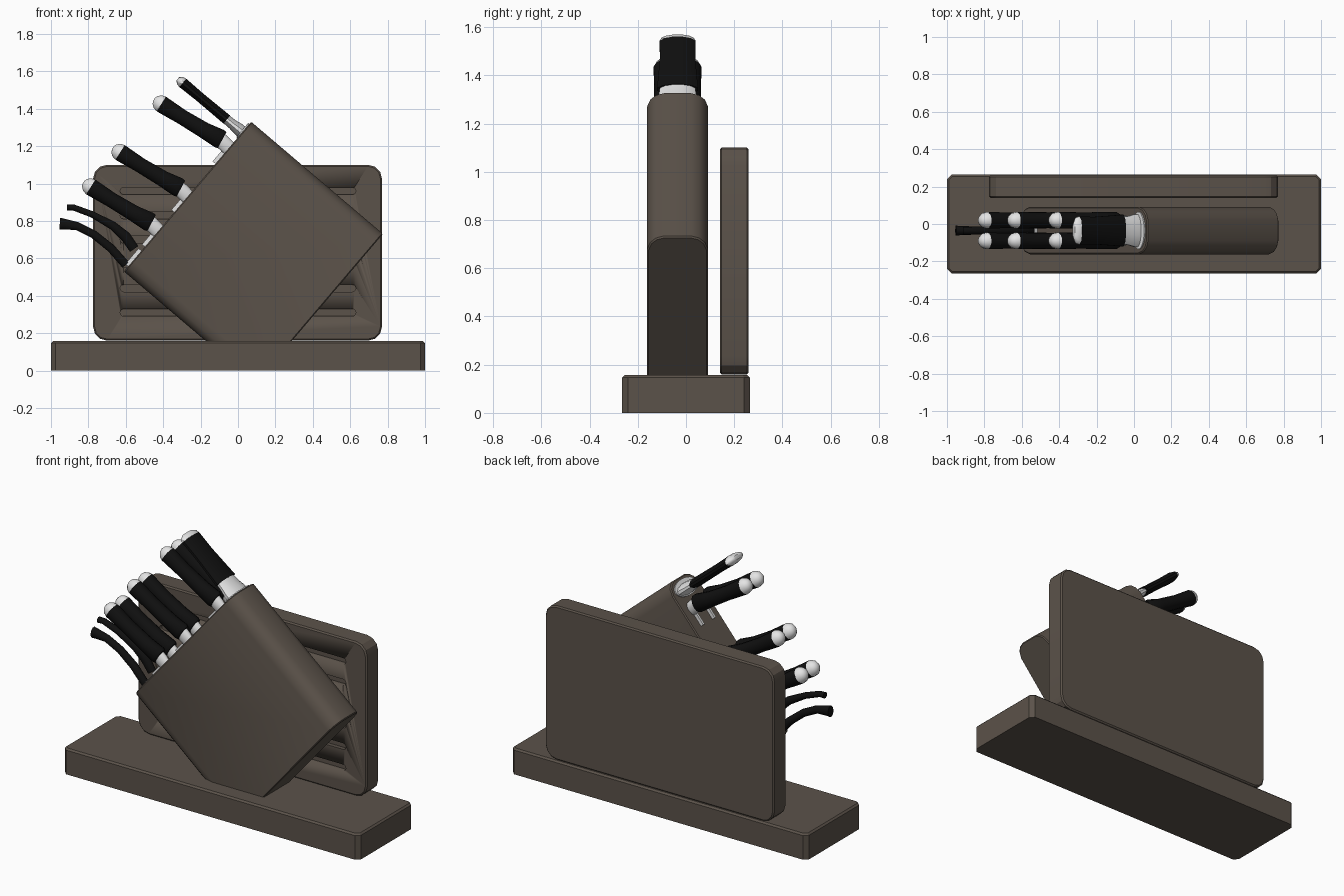
import bpy, bmesh, math
from mathutils import Vector

old = bpy.data.objects.get("Cube")
if old:
    bpy.data.objects.remove(old, do_unlink=True)


def material(name, color):
    m = bpy.data.materials.new(name)
    m.use_nodes = True
    m.diffuse_color = (*color, 1)
    bsdf = m.node_tree.nodes["Principled BSDF"]
    bsdf.inputs["Base Color"].default_value = (*color, 1)
    bsdf.inputs["Roughness"].default_value = 0.6
    return m


WOOD = material("dark wood", (0.105, 0.085, 0.068))
BLACK = material("black handle", (0.005, 0.005, 0.005))
STEEL = material("polished steel", (0.78, 0.78, 0.78))


def finish(name, bm, mat, angle=35):
    bmesh.ops.recalc_face_normals(bm, faces=bm.faces)
    me = bpy.data.meshes.new(name)
    bm.to_mesh(me)
    bm.free()
    me.materials.append(mat)
    for p in me.polygons:
        p.use_smooth = True
    me.set_sharp_from_angle(angle=math.radians(angle))
    ob = bpy.data.objects.new(name, me)
    bpy.context.collection.objects.link(ob)
    return ob


def add_box(bm, lo, hi):
    verts = bmesh.ops.create_cube(bm, size=1)["verts"]
    for v in verts:
        v.co = [a + (b - a) * (c + 0.5) for a, b, c in zip(lo, hi, v.co)]
    return verts


def bevel(bm, edges, width, segments=1):
    bmesh.ops.bevel(bm, geom=edges, offset=width, segments=segments,
                    profile=0.5, affect='EDGES')


def edges_along(bm, axis):
    return [e for e in bm.edges
            if abs((e.verts[0].co - e.verts[1].co)[axis]) > 0.05]


def edges_at(bm, axis, value):
    return [e for e in bm.edges
            if all(abs(v.co[axis] - value) < 1e-4 for v in e.verts)]


def loft(name, stations, y, mat, sides=12):
    """Skin ellipses along an x-z path; a station is x, z, half height, half width."""
    bm = bmesh.new()
    rings = []
    for i, (x, z, h, w) in enumerate(stations):
        a, b = stations[max(i - 1, 0)], stations[min(i + 1, len(stations) - 1)]
        t = Vector((b[0] - a[0], 0, b[1] - a[1])).normalized()
        n = Vector((-t.z, 0, t.x))
        ring = []
        for k in range(sides):
            q = 2 * math.pi * (k + 0.5) / sides
            ring.append(bm.verts.new(Vector((x, y, z)) + n * h * math.cos(q)
                                     + Vector((0, w * math.sin(q), 0))))
        rings.append(ring)
    for r, s in zip(rings, rings[1:]):
        for k in range(sides):
            j = (k + 1) % sides
            bm.faces.new((r[k], r[j], s[j], s[k]))
    bm.faces.new(rings[0])
    bm.faces.new(rings[-1])
    return finish(name, bm, mat, 45)


# Base plank
bm = bmesh.new()
add_box(bm, (-1, -0.265, 0), (1, 0.265, 0.157))
bevel(bm, edges_along(bm, 2), 0.025)
bevel(bm, edges_at(bm, 2, 0.157), 0.01)
finish("base", bm, WOOD, 25)

# Cutting board with rounded corners and softened faces
bm = bmesh.new()
add_box(bm, (-0.775, 0.14, 0.16), (0.77, 0.26, 1.1))
bevel(bm, edges_along(bm, 1), 0.075, 3)
bevel(bm, edges_at(bm, 1, 0.14) + edges_at(bm, 1, 0.26), 0.008)
board = finish("cutting_board", bm, WOOD, 28)

# Juice grooves cut in the board's front
bm = bmesh.new()
for i in range(6):
    z = 0.31 + 0.13 * i
    verts = add_box(bm, (-0.63, 0.1, z - 0.019), (0.63, 0.165, z + 0.019))
    ends = [e for e in {e for v in verts for e in v.link_edges}
            if abs(e.verts[0].co.y - e.verts[1].co.y) > 0.05]
    bevel(bm, ends, 0.018, 3)
cutter = finish("groove_cutter", bm, WOOD)
cutter.hide_render = True
cutter.hide_viewport = True
cut = board.modifiers.new("grooves", 'BOOLEAN')
cut.object = cutter
cut.solver = 'EXACT'

# Tilted knife block: U runs up the slotted face, V runs into the block
U = Vector((0.648, 0, 0.762))
V = Vector((0.762, 0, -0.648))
CORNER = Vector((-0.61, -0.035, 0.53))
LENGTH, DEPTH = 1.05, 0.925


def on_face(u, y=0, v=0):
    return CORNER + U * u + V * v + Vector((0, y, 0))


quarter = [(0, 0.055), (0.012, 0.09), (0.035, 0.113), (0.075, 0.127)]
half = quarter + [(LENGTH - u, y) for u, y in reversed(quarter)]
outline = half + [(u, -y) for u, y in reversed(half)]
bm = bmesh.new()
face = bm.faces.new([bm.verts.new(on_face(u, y)) for u, y in outline])
new = bmesh.ops.extrude_face_region(bm, geom=[face])["geom"]
bmesh.ops.translate(bm, vec=V * DEPTH,
                    verts=[g for g in new if isinstance(g, bmesh.types.BMVert)])
rims = [e for e in bm.edges if abs((e.verts[0].co - e.verts[1].co).dot(V)) < 0.01]
bevel(bm, rims, 0.006)
cutset = bmesh.ops.bisect_plane(bm, geom=bm.verts[:] + bm.edges[:] + bm.faces[:],
                                plane_co=(0, 0, 0.156), plane_no=(0, 0, 1),
                                clear_inner=True)["geom_cut"]
bmesh.ops.holes_fill(bm, edges=[g for g in cutset if isinstance(g, bmesh.types.BMEdge)])
finish("knife_block", bm, WOOD, 32)


def blade(name, u, half_u, y, half_y, out):
    """Flat steel plate standing out of the slotted face."""
    bm = bmesh.new()
    for v in add_box(bm, (u - half_u, y - half_y, -out), (u + half_u, y + half_y, 0.05)):
        v.co = on_face(*v.co)
    finish(name, bm, STEEL)


# Three pairs of knives, the same shape shifted down the slotted face
GRIP = [(-0.085, 1.232, 0.05, 0.036), (-0.10, 1.24, 0.054, 0.046),
        (-0.18, 1.284, 0.045, 0.045), (-0.30, 1.356, 0.042, 0.043),
        (-0.41, 1.425, 0.048, 0.046)]
CAP = [(-0.41, 1.425, 0.048, 0.046), (-0.43, 1.438, 0.041, 0.039),
       (-0.444, 1.447, 0.025, 0.024), (-0.449, 1.45, 0.008, 0.008)]
BOLSTER = [(-0.10, 1.24, 0.04, 0.03), (-0.075, 1.215, 0.042, 0.03),
           (-0.045, 1.185, 0.04, 0.022), (-0.02, 1.16, 0.04, 0.016)]
for row, drop in zip(("upper", "middle", "lower"), (0, 0.34, 0.582)):
    for side, y in (("left", 0.055), ("right", -0.055)):
        for part, shape, mat in (("handle", GRIP, BLACK), ("end_cap", CAP, STEEL),
                                 ("bolster", BOLSTER, STEEL)):
            moved = [(x - U.x * drop, z - U.z * drop, h, w) for x, z, h, w in shape]
            loft(f"{row}_{side}_knife_{part}", moved, CORNER.y + y, mat)
        blade(f"{row}_{side}_knife_blade", 0.815 - drop, 0.06, y, 0.007, 0.02)

# Wide flat-handled tool at the top of the block
yc = CORNER.y
loft("top_tool_handle", [(-0.06, 1.342, 0.029, 0.088), (-0.12, 1.392, 0.028, 0.083),
                         (-0.21, 1.467, 0.027, 0.076), (-0.295, 1.538, 0.03, 0.077)],
     yc, BLACK)
loft("top_tool_end_cap", [(-0.295, 1.538, 0.03, 0.077), (-0.31, 1.55, 0.026, 0.07),
                          (-0.322, 1.56, 0.012, 0.04)], yc, STEEL)
loft("top_tool_ferrule", [(-0.065, 1.346, 0.027, 0.075), (-0.03, 1.317, 0.028, 0.08),
                          (0.0, 1.293, 0.034, 0.09), (0.06, 1.243, 0.036, 0.09)],
     yc, STEEL)
c = on_face(0.985, 0, -0.008)
loft("top_tool_collar", [(c.x, c.z, 0.05, 0.1),
                         (c.x + V.x * 0.02, c.z + V.z * 0.02, 0.05, 0.1)], yc, STEEL, 20)

# Scissors: two curved grips meeting at the block
loft("scissors_upper_grip", [(-0.915, 0.872, 0.018, 0.02), (-0.88, 0.872, 0.017, 0.02),
                             (-0.78, 0.835, 0.018, 0.022), (-0.67, 0.775, 0.024, 0.024),
                             (-0.60, 0.715, 0.03, 0.024), (-0.555, 0.65, 0.028, 0.022)],
     yc, BLACK, 10)
loft("scissors_lower_grip", [(-0.953, 0.785, 0.034, 0.026), (-0.93, 0.783, 0.03, 0.025),
                             (-0.86, 0.772, 0.023, 0.022), (-0.77, 0.727, 0.023, 0.022),
                             (-0.68, 0.655, 0.024, 0.024), (-0.60, 0.565, 0.024, 0.022)],
     yc, BLACK, 10)
blade("scissors_blades", 0.09, 0.055, 0, 0.014, 0.02)
